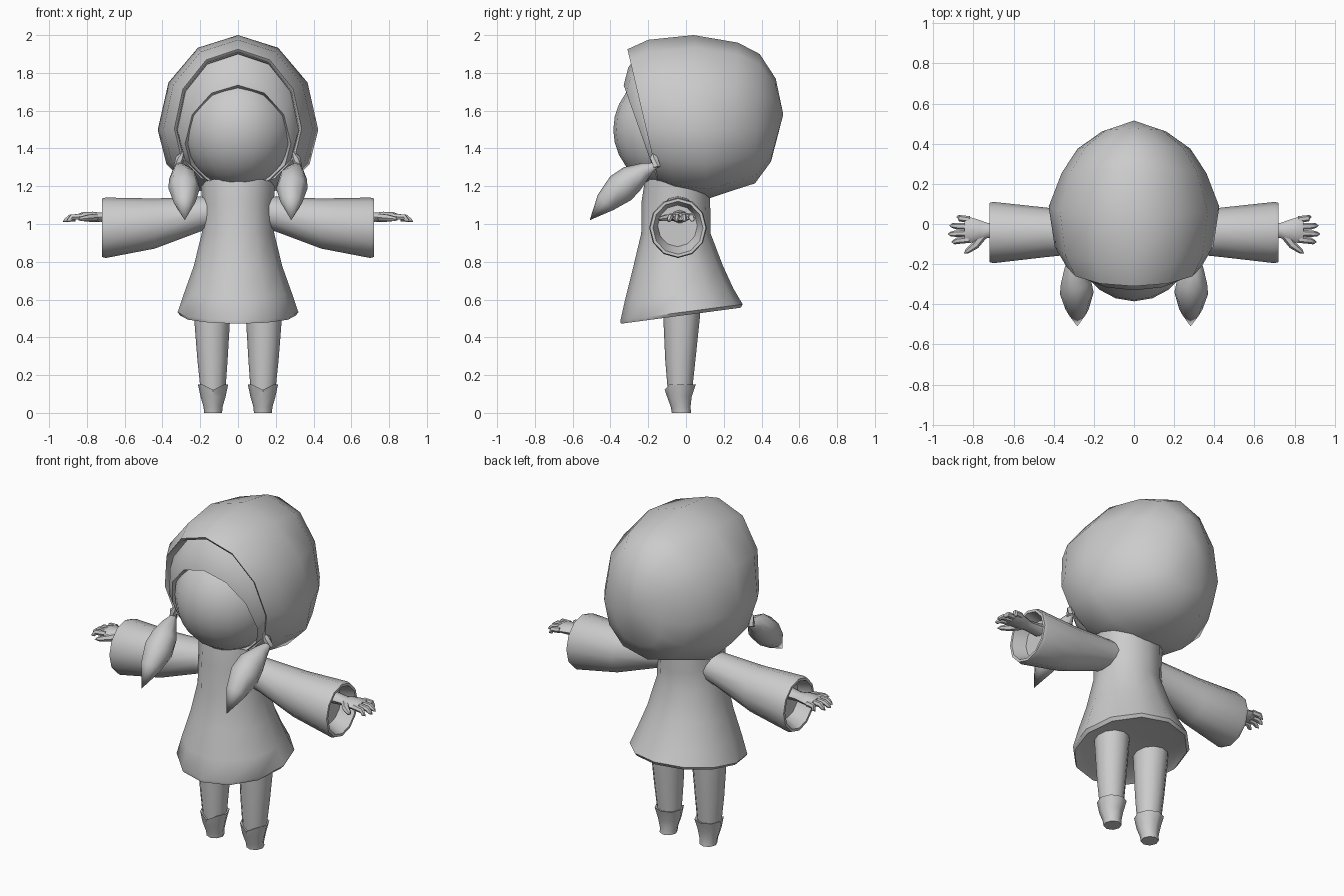
import bpy, bmesh, math
from mathutils import Vector as V

if "Cube" in bpy.data.objects:
    bpy.data.objects.remove(bpy.data.objects["Cube"])


def loft(name, rings, caps=(True, True), mirror=False, angle=50):
    """Skin a list of point rings; a one-point ring makes a pole."""
    bm = bmesh.new()
    rs = [[bm.verts.new(p) for p in r] for r in rings]
    for a, b in zip(rs, rs[1:]):
        n = max(len(a), len(b))
        for i in range(n):
            j = (i + 1) % n
            if len(b) == 1:
                bm.faces.new((a[i], a[j], b[0]))
            elif len(a) == 1:
                bm.faces.new((a[0], b[j], b[i]))
            else:
                bm.faces.new((a[i], a[j], b[j], b[i]))
    for cap, r in zip(caps, (rs[0], rs[-1])):
        if cap and len(r) > 2:
            bm.faces.new(r)
    bmesh.ops.recalc_face_normals(bm, faces=bm.faces)
    me = bpy.data.meshes.new(name)
    bm.to_mesh(me)
    bm.free()
    ob = bpy.data.objects.new(name, me)
    bpy.context.collection.objects.link(ob)
    if mirror:
        ob.modifiers.new("mirror", 'MIRROR').use_mirror_merge = False
    bpy.ops.object.select_all(action='DESELECT')
    ob.select_set(True)
    bpy.context.view_layer.objects.active = ob
    bpy.ops.object.shade_smooth_by_angle(angle=math.radians(angle))
    return ob


def ring(c, u, v, n=12):
    c, u, v = V(c), V(u), V(v)
    return [c + u * math.cos(math.tau * i / n) + v * math.sin(math.tau * i / n) for i in range(n)]


def head_ring(hw, zt, zb, yt, yb, n=12):
    """Egg-shaped upright ring, widest below its middle, leaning from yt to yb."""
    zc, pts = zb + .42 * (zt - zb), []
    for i in range(n):
        a = math.tau * i / n
        s, c = math.sin(a), math.cos(a)
        if c < -.01:
            s = math.copysign(abs(s) ** .8, s)
        z = zc + c * ((zt - zc) if c > 0 else (zc - zb))
        pts.append(V((hw * s, yb + (yt - yb) * (z - zb) / (zt - zb), z)))
    return pts


def x_ring(x, y0, y1, z0, z1, n=12):
    return ring((x, (y0 + y1) / 2, (z0 + z1) / 2), (0, (y1 - y0) / 2, 0), (0, 0, (z1 - z0) / 2), n)


def flat_ring(x, hx, yf, yb, zf, zb, n=12):
    return ring((x, (yf + yb) / 2, (zf + zb) / 2), (hx, 0, 0), (0, (yf - yb) / 2, (zf - zb) / 2), n)


def tube(name, pts, n=8, flat=1.0, **kw):
    """Tapered limb through (x, y, z, radius) points."""
    rings = []
    for i, p in enumerate(pts):
        a, b = V(pts[max(i - 1, 0)][:3]), V(pts[min(i + 1, len(pts) - 1)][:3])
        d = (b - a).normalized()
        u = d.cross(V((0, 0, 1))).normalized()
        w = u.cross(d)
        rings.append([V(p[:3])] if p[3] == 0 else ring(p[:3], u * p[3], w * p[3] * flat, n))
    return loft(name, rings, mirror=True, **kw)


# Hood, with a folded-in rim at the face
loft("hood", [head_ring(*r) for r in (
    (.315, 1.90, 1.21, -.22, -.08), (.325, 1.91, 1.205, -.30, -.13), (.337, 1.925, 1.20, -.31, -.14),
    (.395, 1.975, 1.16, -.20, -.05), (.425, 2.0, 1.135, .04, .12),
    (.36, 1.96, 1.175, .275, .24), (.28, 1.90, 1.215, .39, .365),
    (.16, 1.77, 1.33, .475, .45))] + [[(0, .515, 1.58)]], caps=(False, False))

# Hair framing the face
loft("hair", [head_ring(*r) for r in (
    (.325, 1.90, 1.21, -.25, -.10), (.312, 1.83, 1.205, -.305, -.135),
    (.28, 1.735, 1.20, -.33, -.14), (.255, 1.70, 1.22, -.24, -.10))], caps=(False, False))

# Face
bpy.ops.mesh.primitive_uv_sphere_add(segments=20, ring_count=14, location=(0, -.08, 1.5))
face = bpy.context.object
face.name = "face"
face.scale = (.295, .305, .31)
bpy.ops.object.shade_smooth()

# Neck
loft("neck", [flat_ring(0, .11, -.15, .07, z, z) for z in (1.1, 1.3)])

# Dress with raised front collar and slanted hem
loft("dress", [flat_ring(0, *r) for r in (
    (.17, -.20, .10, 1.235, 1.145), (.197, -.215, .125, 1.25, 1.155), (.186, -.235, .13, 1.12, 1.05),
    (.192, -.237, .13, .95, .95), (.235, -.28, .195, .77, .78), (.285, -.32, .25, .61, .66),
    (.32, -.347, .30, .49, .575), (.305, -.345, .29, .472, .557), (.27, -.29, .24, .50, .56))])

# Sleeves, hollow at the cuff
loft("sleeves", [x_ring(*r) for r in (
    (.12, -.14, .05, .98, 1.15), (.20, -.14, .055, .96, 1.145), (.44, -.165, .082, .87, 1.135),
    (.70, -.195, .11, .82, 1.14), (.72, -.19, .105, .825, 1.135), (.72, -.175, .09, .84, 1.12),
    (.64, -.15, .06, .88, 1.10))], mirror=True)

# Hands: palm with wrist, four fingers and a thumb
loft("palms", [x_ring(*r, 8) for r in (
    (.60, -.08, .01, 1.0, 1.08), (.73, -.07, .005, 1.012, 1.06), (.77, -.085, .02, 1.01, 1.065),
    (.82, -.095, .035, 1.015, 1.063), (.845, -.09, .03, 1.02, 1.055))], mirror=True)
for i, (y, tip_y, tip_x) in enumerate(((.022, .035, .885), (-.013, -.008, .92),
                                       (-.046, -.05, .928), (-.077, -.09, .91))):
    m = (.83 + tip_x) / 2 + .01
    tube(f"finger_{i + 1}", [(.82, y, 1.04, .017), (m, (y + tip_y) / 2, 1.036, .016),
                             (tip_x - .015, tip_y, 1.02, .012), (tip_x, tip_y, 1.012, 0)], n=6)
tube("thumb", [(.755, -.06, 1.035, .022), (.79, -.105, 1.032, .02),
               (.83, -.135, 1.028, .013), (.848, -.147, 1.025, 0)], n=6)

# Legs
loft("legs", [flat_ring(x, *r) for x, r in (
    (.137, (.10, -.125, .08, .60, .60)), (.137, (.095, -.12, .073, .50, .50)),
    (.135, (.08, -.11, .05, .28, .28)), (.132, (.064, -.095, .03, .10, .10)))], mirror=True)

# Boots with a notched cuff
cuff = flat_ring(.132, .08, -.113, .052, .15, .15, 8)
inner = flat_ring(.132, .066, -.097, .034, .145, .145, 8)
for r in (cuff, inner):
    r[2].z -= .028
loft("boots", [inner, cuff] + [flat_ring(.132, *r, 8) for r in (
    (.066, -.10, .03, .085, .085), (.05, -.08, .024, .03, .03), (.048, -.075, .027, 0, 0))],
     caps=(False, True), mirror=True)

# Pigtails and their ties
tube("pigtails", [(.315, -.15, 1.315, .012), (.305, -.215, 1.285, .042), (.29, -.285, 1.24, .075),
                  (.285, -.345, 1.19, .084), (.283, -.425, 1.115, .058), (.282, -.51, 1.02, 0)])
tube("hair_ties", [(.285, -.17, 1.39, 0), (.308, -.17, 1.35, .022), (.32, -.155, 1.30, .022)], n=6)
